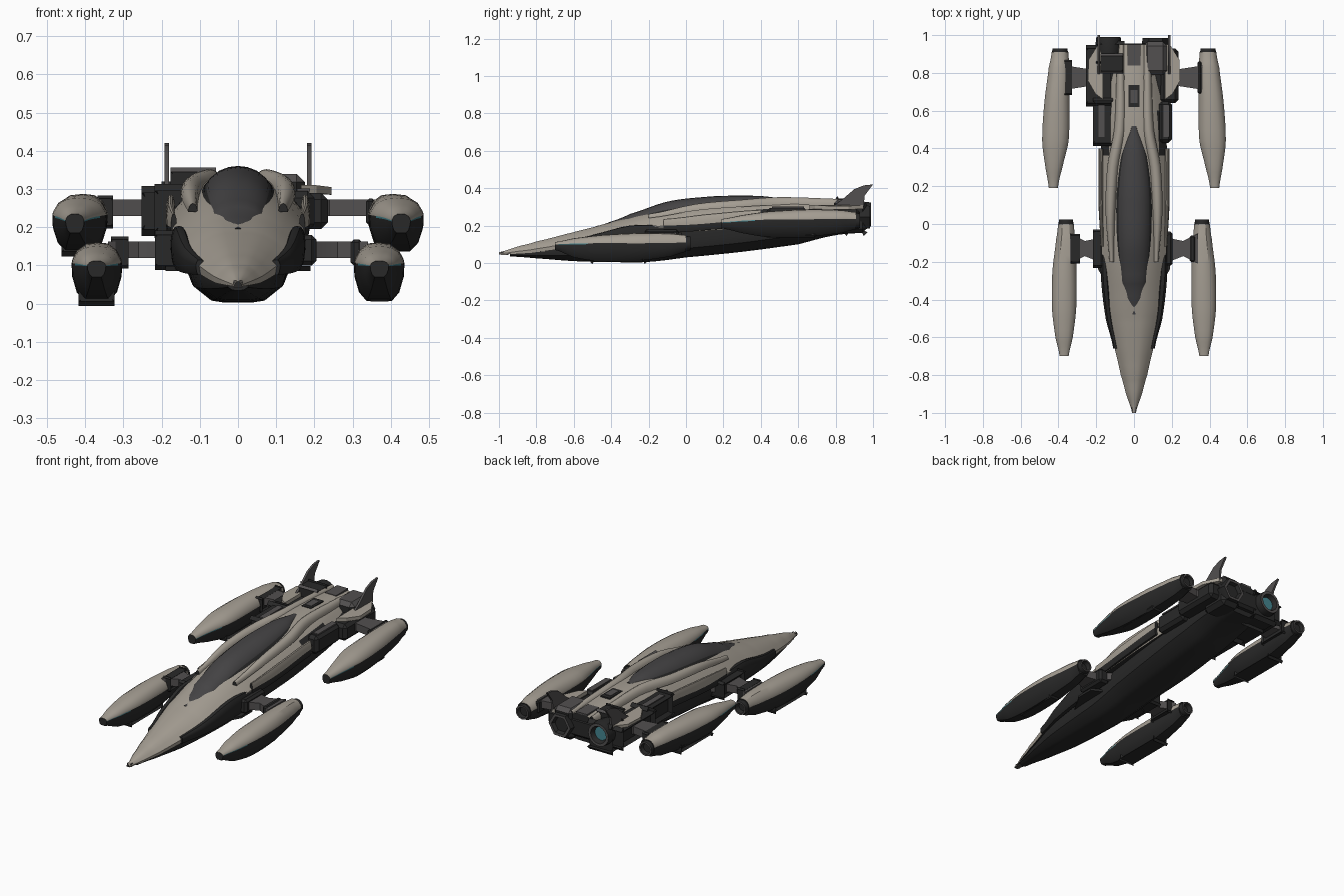
import bpy, bmesh, math
from mathutils import Vector

if "Cube" in bpy.data.objects:
    bpy.data.objects.remove(bpy.data.objects["Cube"])

def material(name, col):
    m = bpy.data.materials.new(name)
    m.diffuse_color = (*col, 1)
    m.use_nodes = True
    m.node_tree.nodes["Principled BSDF"].inputs["Base Color"].default_value = m.diffuse_color
    return m

LIGHT, GREY, DARK, TEAL, GLASS = range(5)
MATS = [material("warm_grey_paint", (0.38, 0.345, 0.295)),
        material("mid_grey_metal", (0.085, 0.08, 0.08)),
        material("near_black_metal", (0.022, 0.022, 0.022)),
        material("teal_glow", (0.06, 0.24, 0.28)),
        material("smoked_glass", (0.06, 0.058, 0.06))]

def finish(name, bm, angle=32):
    bmesh.ops.recalc_face_normals(bm, faces=bm.faces)
    me = bpy.data.meshes.new(name)
    bm.to_mesh(me)
    bm.free()
    for m in MATS:
        me.materials.append(m)
    for p in me.polygons:
        p.use_smooth = True
    me.set_sharp_from_angle(angle=math.radians(angle))
    ob = bpy.data.objects.new(name, me)
    bpy.context.collection.objects.link(ob)
    return ob

def spline(st, n=4):
    """Smoothly resample a list of station tuples."""
    out = []
    for i in range(len(st) - 1):
        p = [Vector(st[max(0, min(len(st) - 1, i + k))]) for k in (-1, 0, 1, 2)]
        for j in range(n):
            t = j / n
            a, b = p[1], p[2]
            ta, tb = (p[2] - p[0]) / 2, (p[3] - p[1]) / 2
            v = (a * (2*t**3 - 3*t*t + 1) + ta * (t**3 - 2*t*t + t)
                 + b * (3*t*t - 2*t**3) + tb * (t**3 - t*t))
            v[0] = a[0] + (b[0] - a[0]) * t
            out.append(tuple(v))
    return out + [tuple(st[-1])]

def loft(name, stations, half, rule, side=1, n=4):
    """Stations: y, x centre, half width, z bottom, z split, z top.
    Half profile: (u, v), v above 0 scales to the top, below 0 to the bottom."""
    prof = half + [(-u, v) for u, v in reversed(half) if u > 0]
    bm = bmesh.new()
    rings = []
    for y, xc, w, zb, zm, zt in spline(stations, n):
        rings.append([bm.verts.new((side * (xc + u * w), y,
                      zm + v * ((zt - zm) if v > 0 else (zm - zb)))) for u, v in prof])
    for a, b in zip(rings, rings[1:]):
        for k in range(len(prof)):
            k2 = (k + 1) % len(prof)
            f = bm.faces.new((a[k], a[k2], b[k2], b[k]))
            vm = (prof[k][1] + prof[k2][1]) / 2
            um = (prof[k][0] + prof[k2][0]) / 2
            f.material_index = rule(f.calc_center_median().y, um, vm)
    for r in (rings[0], rings[-1]):
        bm.faces.new(r).material_index = DARK
    return finish(name, bm)

def box(name, lo, hi, mat, side=1, bevel=0.0, top=None):
    bm = bmesh.new()
    bmesh.ops.create_cube(bm, size=1)
    for v in bm.verts:
        v.co = [(l + h) / 2 + c * (h - l) for c, l, h in zip(v.co, lo, hi)]
        v.co.x *= side
    if bevel:
        bmesh.ops.bevel(bm, geom=bm.edges[:], offset=bevel, segments=1, affect='EDGES')
    bm.normal_update()
    bmesh.ops.recalc_face_normals(bm, faces=bm.faces)
    for f in bm.faces:
        f.material_index = top if top is not None and f.normal.z > 0.5 else mat
    return finish(name, bm, 20)

def prism(name, pts, offset, mat, side=1):
    """Extrude a flat polygon by an offset vector."""
    bm = bmesh.new()
    a = [bm.verts.new((p[0] * side, p[1], p[2])) for p in pts]
    b = [bm.verts.new(((p[0] + offset[0]) * side, p[1] + offset[1], p[2] + offset[2])) for p in pts]
    bm.faces.new(a)
    bm.faces.new(b)
    for i in range(len(a)):
        j = (i + 1) % len(a)
        bm.faces.new((a[i], a[j], b[j], b[i]))
    for f in bm.faces:
        f.material_index = mat
    return finish(name, bm, 20)

def nozzle(name, x, y, z, r, length, sides, glow):
    """Tube along y with a recessed disc at the back."""
    bm = bmesh.new()
    rings = []
    for yy, rr in ((y - length, r * .9), (y - length * .5, r), (y, r * .92), (y, r * .7), (y - .025, r * .55)):
        rings.append([bm.verts.new((x + rr * math.cos(2*math.pi*k/sides), yy,
                                    z + rr * math.sin(2*math.pi*k/sides))) for k in range(sides)])
    for i, (a, b) in enumerate(zip(rings, rings[1:])):
        for k in range(sides):
            f = bm.faces.new((a[k], a[(k+1) % sides], b[(k+1) % sides], b[k]))
            f.material_index = GREY if i == 2 else DARK
    bm.faces.new(rings[0]).material_index = DARK
    bm.faces.new(rings[-1]).material_index = glow
    return finish(name, bm)

# Upper hull: painted shell with dark shoulder vents and cheeks
def hull_rule(y, u, v):
    if v <= 0.01:
        return DARK
    if abs(u) > .95 and -.66 < y < -.25:
        return DARK
    if .8 < abs(u) < .95 and .34 < y < .62:
        return DARK
    return LIGHT
loft("upper_hull",
     [(-1, 0, .010, .04, .045, .058), (-.9, 0, .042, .04, .05, .088), (-.8, 0, .07, .05, .058, .115),
      (-.6, 0, .115, .08, .085, .165), (-.45, 0, .145, .11, .115, .205), (-.2, 0, .168, .14, .15, .27),
      (0, 0, .175, .16, .165, .305), (.3, 0, .177, .18, .185, .33), (.55, 0, .165, .2, .205, .343),
      (.75, 0, .135, .22, .225, .338), (.95, 0, .105, .24, .245, .328)],
     [(0, 1), (.25, 1), (.5, .9), (.76, .65), (1, .32), (.96, 0), (0, 0)], hull_rule)

# Lower hull: dark keel
loft("keel",
     [(-.94, 0, .028, .035, .048, .055), (-.8, 0, .06, .025, .05, .075), (-.6, 0, .1, .01, .06, .11),
      (-.35, 0, .122, 0.004, .07, .14), (-.2, 0, .13, .006, .08, .17), (0, 0, .142, .03, .11, .19),
      (.3, 0, .158, .06, .14, .22), (.6, 0, .158, .10, .18, .25), (.78, 0, .15, .145, .2, .28),
      (.92, 0, .13, .16, .22, .29)],
     [(0, 1), (.95, 1), (1, .1), (.92, -.4), (.55, -.93), (.3, -1), (0, -1)], lambda y, u, v: DARK)

# Canopy with dark frame
CAN = [(-.48, .022, .15, .198), (-.4, .055, .17, .222), (-.3, .075, .19, .262), (-.1, .092, .22, .328),
       (.1, .094, .25, .353), (.25, .084, .27, .360), (.4, .06, .29, .358), (.52, .018, .31, .346)]
DOME = [(0, 1), (.3, .96), (.58, .83), (.82, .6), (.96, .3), (1, 0), (0, 0)]
loft("canopy_glass", [(y, 0, w, b, b + .02, t) for y, w, b, t in CAN], DOME, lambda y, u, v: GLASS, n=6)
loft("canopy_frame", [(y * 1.03, 0, w + .012, b, b + .01, b + (t - b) * .86) for y, w, b, t in CAN],
     DOME, lambda y, u, v: DARK, n=6)

# Painted collar flanking the rear of the canopy, and spine panels
for s in (1, -1):
    loft("canopy_collar",
         [(-.2, .118, .012, .22, .24, .262), (.05, .125, .025, .24, .28, .315), (.3, .112, .03, .25, .3, .338),
          (.5, .075, .03, .27, .31, .352), (.8, .07, .022, .27, .31, .343), (.95, .065, .015, .27, .3, .332)],
         DOME, lambda y, u, v: LIGHT, s)
box("spine_vent", (-.03, .62, .337), (.03, .735, .346), DARK)
box("spine_vent_grille", (-.018, .64, .343), (.018, .71, .348), GREY)
box("rear_spine_hatch", (-.035, .84, .326), (.035, .95, .336), GREY)
box("nose_sensor", (-.012, -.99, .042), (.012, -.95, .06), GREY)

# Four engine pods: painted top, dark belly, teal strip round the tip
POD = [(0, 1), (.45, .95), (.8, .68), (.97, .3), (1, .12), (1, 0), (.98, -.3), (.8, -.75), (.5, -1), (0, -1)]
def pod_rule(tip):
    def rule(y, u, v):
        if v < 0:
            return DARK
        if v < .14:
            return TEAL if y < tip + .17 else DARK
        return LIGHT
    return rule
FRONT = [(-.7, .370, .024, .07, .098, .112), (-.6, .370, .046, .03, .1, .132), (-.45, .370, .064, .008, .1, .15),
         (-.25, .368, .064, .012, .098, .16), (-.08, .362, .05, .035, .1, .158), (0, .360, .042, .06, .105, .15)]
REAR = [(.19, .427, .024, .185, .215, .235), (.3, .424, .045, .16, .222, .256), (.44, .416, .07, .138, .226, .276),
        (.65, .408, .066, .14, .226, .287), (.83, .396, .055, .16, .23, .283), (.91, .392, .044, .18, .23, .272)]
for s in (1, -1):
    loft("front_pod", FRONT, POD, pod_rule(-.7), s)
    loft("rear_pod", REAR, POD, pod_rule(.19), s)
    nozzle("front_pod_nozzle", s * .36, .025, .105, .04, .06, 16, DARK)
    nozzle("rear_pod_nozzle", s * .392, .93, .226, .043, .06, 16, DARK)
    # pod belly fairings
    box("front_pod_belly", (.335, -.5, .006), (.405, -.22, .04), DARK, s, .012)
    box("rear_pod_belly", (.375, .42, .136), (.45, .7, .17), DARK, s, .012)

    # Pylons and their root blocks
    prism("front_pylon", [(.13, -.25, .12), (.21, -.19, .12), (.26, -.17, .12), (.34, -.21, .12),
                          (.34, -.05, .12), (.26, -.09, .12), (.21, -.08, .12), (.13, -.02, .12)],
          (0, 0, .043), GREY, s)
    prism("rear_pylon", [(.18, .68, .23), (.24, .73, .23), (.37, .71, .23), (.37, .84, .23),
                         (.24, .82, .23), (.18, .87, .23)], (0, 0, .043), GREY, s)
    box("front_pylon_root", (.14, -.22, .1), (.205, -.04, .18), DARK, s, .012)
    box("front_pylon_clamp", (.295, -.2, .1), (.325, -.06, .168), DARK, s, .008)
    box("rear_pylon_root", (.14, .64, .195), (.235, .93, .29), DARK, s, .018)
    box("rear_pylon_clamp", (.335, .69, .205), (.36, .86, .275), DARK, s, .008)
    prism("root_cap", [(.165, .66, .29), (.205, .69, .29), (.245, .76, .285), (.24, .87, .285),
                       (.19, .95, .29), (.165, .95, .29)], (0, 0, .02), LIGHT, s)

    # Side intake, cheek and lower strake
    box("side_intake", (.13, .43, .19), (.2, .65, .295), DARK, s, .018)
    box("intake_cover", (.155, .46, .293), (.188, .63, .301), GREY, s)
    loft("cheek_intake", [(-.66, .098, .012, .075, .1, .115), (-.5, .132, .018, .08, .12, .15),
                          (-.3, .152, .022, .09, .15, .2), (-.1, .158, .018, .1, .16, .2)],
         POD, lambda y, u, v: DARK, s)
    prism("side_strake", [(.11, -.38, .085), (.19, -.24, .085), (.19, -.14, .085), (.11, -.1, .085)],
          (0, 0, .013), DARK, s)
    loft("flank_panel", [(-.12, .168, .008, .16, .2, .235), (.1, .176, .012, .175, .21, .26),
                         (.4, .176, .012, .2, .24, .285)], POD,
         lambda y, u, v: LIGHT if v > 0 else DARK, s)

    # Tail fin
    prism("tail_fin", [(.18, .78, .3), (.18, .83, .335), (.18, .9, .395), (.18, .95, .415),
                       (.18, 1.0, .42), (.18, .955, .36), (.18, .95, .3)], (.012, 0, 0), GREY, s)

# Main engines: a blocky one on the right, a round one on the left
box("right_engine_block", (.05, .79, .16), (.175, .965, .34), DARK, 1, .022, GREY)
nozzle("right_engine_nozzle", .115, .985, .245, .075, .08, 6, TEAL)
box("left_engine_mount", (.07, .81, .2), (.165, .89, .345), DARK, -1, .012, GREY)
box("left_engine_block", (.07, .86, .165), (.18, .95, .3), DARK, -1, .02)
nozzle("left_engine_nozzle", -.135, .99, .26, .07, .1, 18, TEAL)
box("engine_bridge", (-.08, .88, .19), (.08, .955, .3), DARK, 1, .015)
